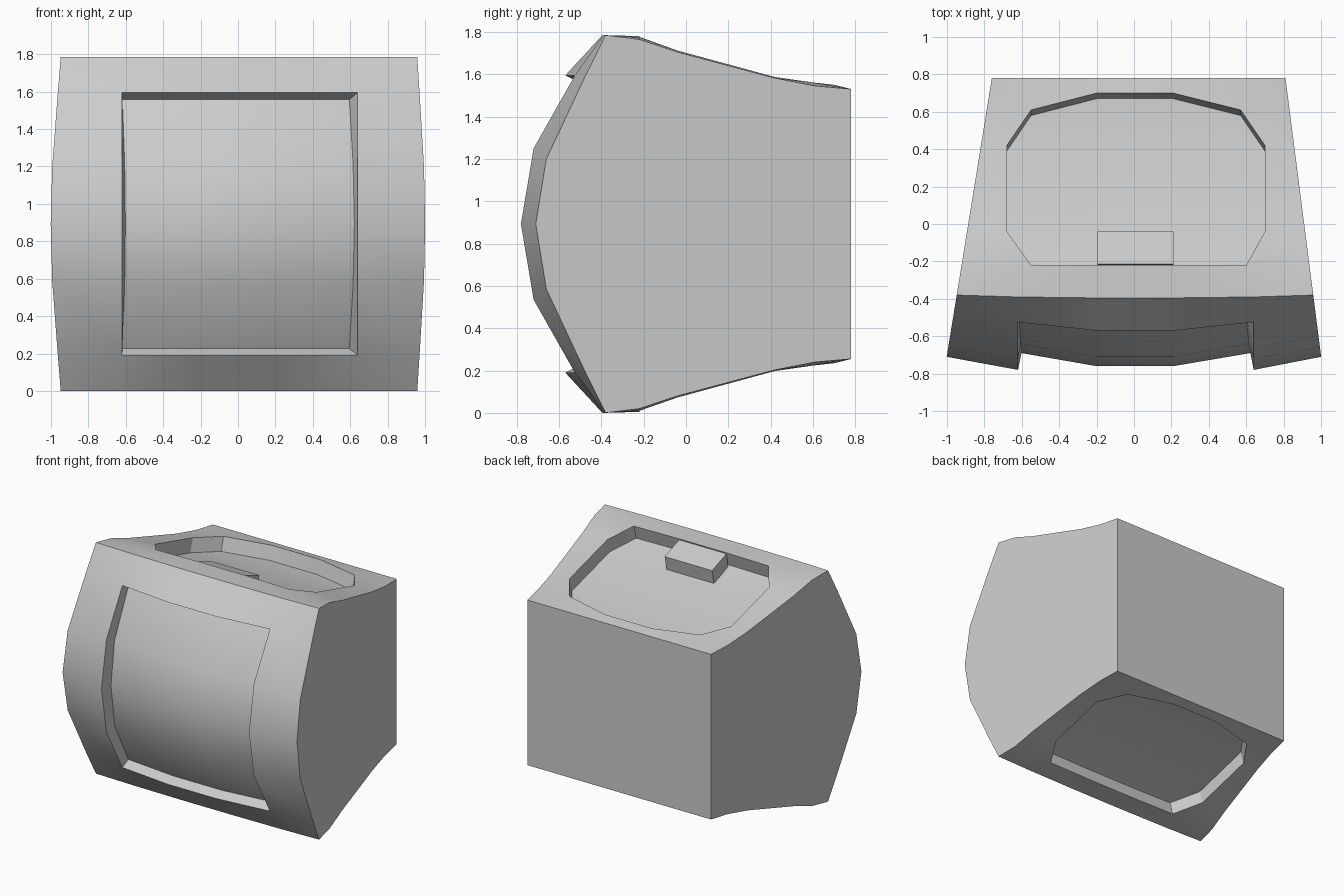
import bpy, bmesh

if "Cube" in bpy.data.objects:
    bpy.data.objects.remove(bpy.data.objects["Cube"])

H = 1.785                      # full height; the body mirrors about H / 2


def side_x(side, y):           # tapering side planes
    return 0.81 + 0.128 * (0.78 - y) if side > 0 else -0.76 - 0.162 * (0.78 - y)


def finish(bm, name):
    bmesh.ops.recalc_face_normals(bm, faces=bm.faces)
    me = bpy.data.meshes.new(name)
    bm.to_mesh(me)
    bm.free()
    ob = bpy.data.objects.new(name, me)
    bpy.context.collection.objects.link(ob)
    bpy.ops.object.select_all(action='DESELECT')
    bpy.context.view_layer.objects.active = ob
    ob.select_set(True)
    bpy.ops.object.shade_smooth_by_angle(angle=0.5)
    return ob


bm = bmesh.new()


def V(x, y, z):
    return bm.verts.new((x, y, z))


def face(*vs):
    bm.faces.new(vs)


def mirrored(half):            # (y, z) upper half profile -> whole profile
    return half + [(y, H - z) for y, z in half[::-1] if abs(z - H / 2) > 1e-4]


# Front shell: six columns bowed towards the middle
edge = mirrored([(-0.38, H), (-0.472, 1.6), (-0.66, 1.2), (-0.71, H / 2)])
inner = mirrored([(-0.39, H), (-0.525, 1.595), (-0.72, 1.25), (-0.78, H / 2)])
mid = mirrored([(-0.395, H), (-0.57, 1.595)])
cols = [[V(side_x(-1, y), y, z) for y, z in edge]]
cols += [[V(-0.62, y, z) for y, z in inner]]
cols += [[V(x, y, z) for y, z in mid] for x in (-0.2, 0.21)]
cols += [[V(0.64, y, z) for y, z in inner]]
cols += [[V(side_x(1, y), y, z) for y, z in edge]]
for a, b in ((0, 1), (4, 5)):
    for i in range(6):
        face(cols[a][i], cols[b][i], cols[b][i + 1], cols[a][i + 1])
for a in (1, 2, 3):
    p, q = cols[a], cols[a + 1]
    face(p[0], q[0], q[1], p[1])
    face(p[-1], q[-1], q[-2], p[-2])

# Sunken front panel
pin = mirrored([(-0.457, 1.558), (-0.64, 1.22), (-0.69, H / 2)])
pmid = mirrored([(-0.50, 1.558), (-0.71, 1.22), (-0.76, H / 2)])
lx = [-0.618, -0.606, -0.602, -0.606, -0.618]
rx = [0.595, 0.615, 0.622, 0.615, 0.595]
panel = [[V(lx[i], *pin[i]) for i in range(5)],
         [V(-0.2, *p) for p in pmid],
         [V(0.21, *p) for p in pmid],
         [V(rx[i], *pin[i]) for i in range(5)]]
for a in range(3):
    p, q = panel[a], panel[a + 1]
    for i in range(4):
        face(p[i], q[i], q[i + 1], p[i + 1])
    for k, j in ((0, 1), (-1, -2)):
        face(p[k], q[k], cols[a + 2][j], cols[a + 1][j])
for pc, oc in ((0, 1), (3, 4)):
    for i in range(4):
        face(panel[pc][i], panel[pc][i + 1], cols[oc][i + 2], cols[oc][i + 1])

# Top and bottom decks, each with an eight-sided style recess
rim = [(-0.55, -0.22, 1.775), (-0.68, -0.04, 1.712), (-0.68, 0.42, 1.587),
       (-0.55, 0.61, 1.56), (-0.2, 0.70, 1.55), (0.21, 0.70, 1.55),
       (0.57, 0.61, 1.56), (0.70, 0.42, 1.587), (0.70, -0.04, 1.712),
       (0.60, -0.22, 1.775), (0.21, -0.22, 1.78), (-0.2, -0.22, 1.78)]
side_line = [(-0.22, 1.765), (-0.04, 1.705), (0.42, 1.582), (0.61, 1.545), (0.78, 1.53)]


def deck(top):
    def D(x, y, z):
        return V(x, y, z if top else H - z)
    r = [D(*p) for p in rim]
    f = [D(x, y - 0.03, z - 0.105) for x, y, z in rim]
    L = [D(side_x(-1, y), y, z) for y, z in side_line]
    R = [D(side_x(1, y), y, z) for y, z in side_line]
    B = [D(-0.2, 0.78, 1.53), D(0.21, 0.78, 1.53)]
    front = [c[0 if top else -1] for c in cols]
    row = [L[0], r[0], r[11], r[10], r[9], R[0]]
    for i in range(5):
        face(front[i], front[i + 1], row[i + 1], row[i])
    for i in range(3):
        face(L[i], L[i + 1], r[i + 1], r[i])
        face(R[i], R[i + 1], r[8 - i], r[9 - i])
    face(r[3], L[3], L[4])
    face(r[3], L[4], B[0], r[4])
    face(r[4], B[0], B[1], r[5])
    face(r[6], R[3], R[4])
    face(r[6], R[4], B[1], r[5])
    for i in range(12):
        j = (i + 1) % 12
        face(r[i], r[j], f[j], f[i])
    face(f[0], f[11], f[10], f[9], f[8], f[1])
    for i in (1, 2, 3):
        face(f[i], f[9 - i], f[8 - i], f[i + 1])
    return L, R, B


tl, tr, tb = deck(True)
bl, br, bb = deck(False)

# Side walls and back
face(*cols[0], *bl, *tl[::-1])
face(*cols[5], *br, *tr[::-1])
face(tl[4], tb[0], bb[0], bl[4])
face(tb[0], tb[1], bb[1], bb[0])
face(tb[1], tr[4], br[4], bb[1])
finish(bm, "body")

# Small wedge tab at the front of the top recess
bm = bmesh.new()
prof = [(-0.215, 1.775), (-0.04, 1.712), (-0.065, 1.59), (-0.24, 1.65)]
a = [V(-0.195, *p) for p in prof]
b = [V(0.21, *p) for p in prof]
face(*a)
face(*b)
for i in range(4):
    j = (i + 1) % 4
    face(a[i], a[j], b[j], b[i])
finish(bm, "top_tab")
